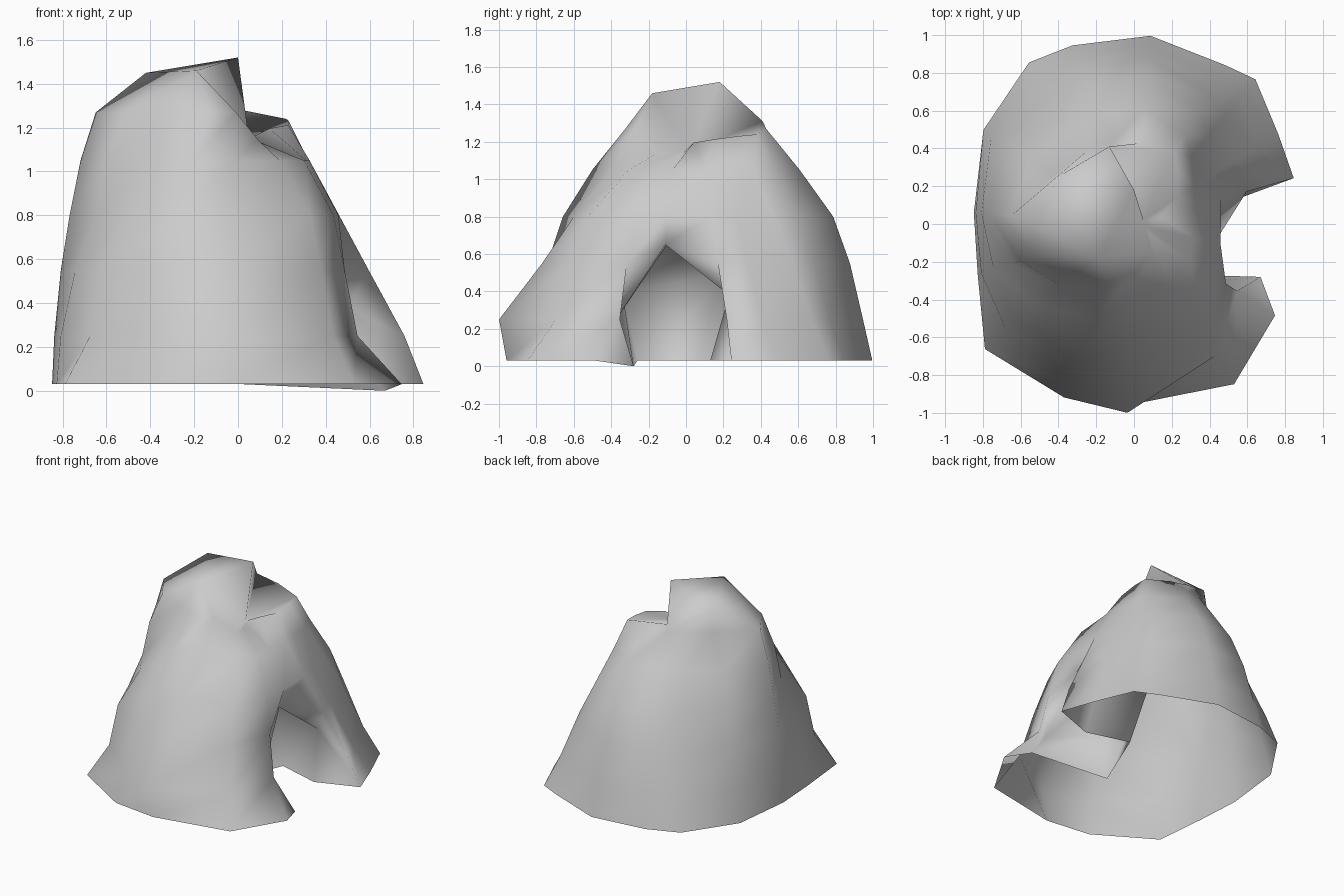
import bpy
import bmesh
from math import radians, cos, sin

old_cube = bpy.data.objects.get("Cube")
if old_cube:
    bpy.data.objects.remove(old_cube, do_unlink=True)

# One stone colour
stone = bpy.data.materials.new("grey_stone")
stone.use_nodes = True
stone_colour = (0.6, 0.6, 0.6, 1)
stone.diffuse_color = stone_colour
for node in stone.node_tree.nodes:
    if node.type == "BSDF_PRINCIPLED":
        node.inputs["Base Color"].default_value = stone_colour

# Rock columns: compass angle, then radius (percent) at each level going up
levels = (0.03, 0.25, 0.55, 0.8, 1.05, 1.27)
columns = {
    16: (88, 79, 62, 48, 34, 15),
    32: (90, 77, 62, 50, 38, 27),
    50: (100, 88, 75, 61, 47, 36),
    60: (97, 89, 79, 69, 54, 44),
    85: (100, 95, 88, 79, 61, 43),
    109: (100, 95, 87, 77, 61, 43),
    123: (102, 94, 81, 70, 59, 46),
    148: (94, 89, 83, 76, 65, 49),
    176: (85, 84, 81, 77, 72, 65),
    198: (87, 85, 78, 68, 63, 54),
    220: (103, 88, 82, 67, 51, 39),
    248: (99, 92, 80, 71, 54, 35),
    268: (96, 100, 77, 60, 40, 27),
    302: (100, 82, 72, 62, 36, 18),
    327: (89, 65, 58, 52, 36, 10),
}
doorway_angle = 347
doorway_radii = (47, 32, 7)

shell = bmesh.new()


def point(x, y, z):
    return shell.verts.new((x, y, z))


def polar(angle, percent, height):
    # The doorway side of the rock ends in a lower shoulder
    if height == levels[-1]:
        if angle > 300:
            height = 1.14
        elif angle <= 60:
            height = 1.18 + angle / 1000
    reach = percent / 100
    return point(reach * cos(radians(angle)), reach * sin(radians(angle)), height)


def face(*corners):
    # Neighbouring corners may coincide where strips narrow to a point
    unique = list(dict.fromkeys(corners))
    if len(unique) > 2:
        shell.faces.new(unique)


# Main wall, open on the doorway side
grid = {}
for angle, radii in columns.items():
    grid[angle] = [polar(angle, r, z) for r, z in zip(radii, levels)]
order = list(columns)
for a, b in zip(order, order[1:]):
    for low in range(len(levels) - 1):
        face(grid[a][low], grid[b][low], grid[b][low + 1], grid[a][low + 1])

# Wall above the doorway
first, last = grid[order[0]], grid[order[-1]]
lintel = [polar(doorway_angle, r, z) for r, z in zip(doorway_radii, levels[3:])]
for i in range(len(lintel) - 1):
    low = i + 3
    face(last[low], lintel[i], lintel[i + 1], last[low + 1])
    face(lintel[i], first[low], first[low + 1], lintel[i + 1])

# Doorway lips turned inward, meeting at the arch apex
apex = point(0.42, -0.11, 0.65)
front_toe = point(0.67, -0.28, 0)
front_jamb = point(0.47, -0.38, 0.24)
back_toe = point(0.54, 0.13, 0.03)
back_jamb = point(0.5, 0.23, 0.38)
face(last[0], front_toe, front_jamb, last[1])
face(last[1], front_jamb, last[2])
face(last[2], front_jamb, apex)
face(last[2], apex, lintel[0], last[3])
face(apex, first[2], first[3], lintel[0])
face(apex, back_jamb, first[2])
face(back_jamb, first[1], first[2])
face(back_jamb, back_toe, first[0], first[1])

# Cave chamber behind the doorway: two walls, a pitched roof and an end wall
mouth = [front_toe, front_jamb, apex, back_jamb, back_toe]
chamber_end = [
    point(0.02, -0.26, 0.03),
    point(0.03, -0.34, 0.4),
    point(0.12, -0.08, 0.68),
    point(0.08, 0.25, 0.5),
    point(0.22, 0.22, 0.03),
]
for i in range(len(mouth) - 1):
    face(mouth[i], chamber_end[i], chamber_end[i + 1], mouth[i + 1])
end_front, end_front_top, end_peak, end_back_top, end_back = chamber_end
face(end_front, end_back, end_back_top, end_front_top)
face(end_front_top, end_back_top, end_peak)

# Crown: a tilted peak with a steep drop to the low shoulder
summit = point(0, 0.18, 1.52)
ledge = point(0.05, 0.02, 1.15)
crown_back = point(-0.13, 0.41, 1.31)
crown_left = point(-0.42, 0.24, 1.45)
crown_front = point(-0.19, -0.18, 1.46)


def crown_for(angle):
    if angle <= 60 or angle > 310:
        return ledge
    if angle < 115:
        return crown_back
    return crown_left if angle < 190 else crown_front


rim = [(angle, grid[angle][-1]) for angle in order]
rim.append((doorway_angle, lintel[-1]))
for (a, va), (b, vb) in zip(rim, rim[1:] + rim[:1]):
    face(va, vb, crown_for(b), crown_for(a))
crown = [ledge, crown_back, crown_left, crown_front]
for a, b in zip(crown, crown[1:] + crown[:1]):
    face(a, b, summit)

# Smooth, single-walled rock
bmesh.ops.recalc_face_normals(shell, faces=shell.faces)
for f in shell.faces:
    f.smooth = True
mesh = bpy.data.meshes.new("cave_rock")
shell.to_mesh(mesh)
shell.free()
mesh.materials.append(stone)
rock = bpy.data.objects.new("cave_rock", mesh)
bpy.context.collection.objects.link(rock)
